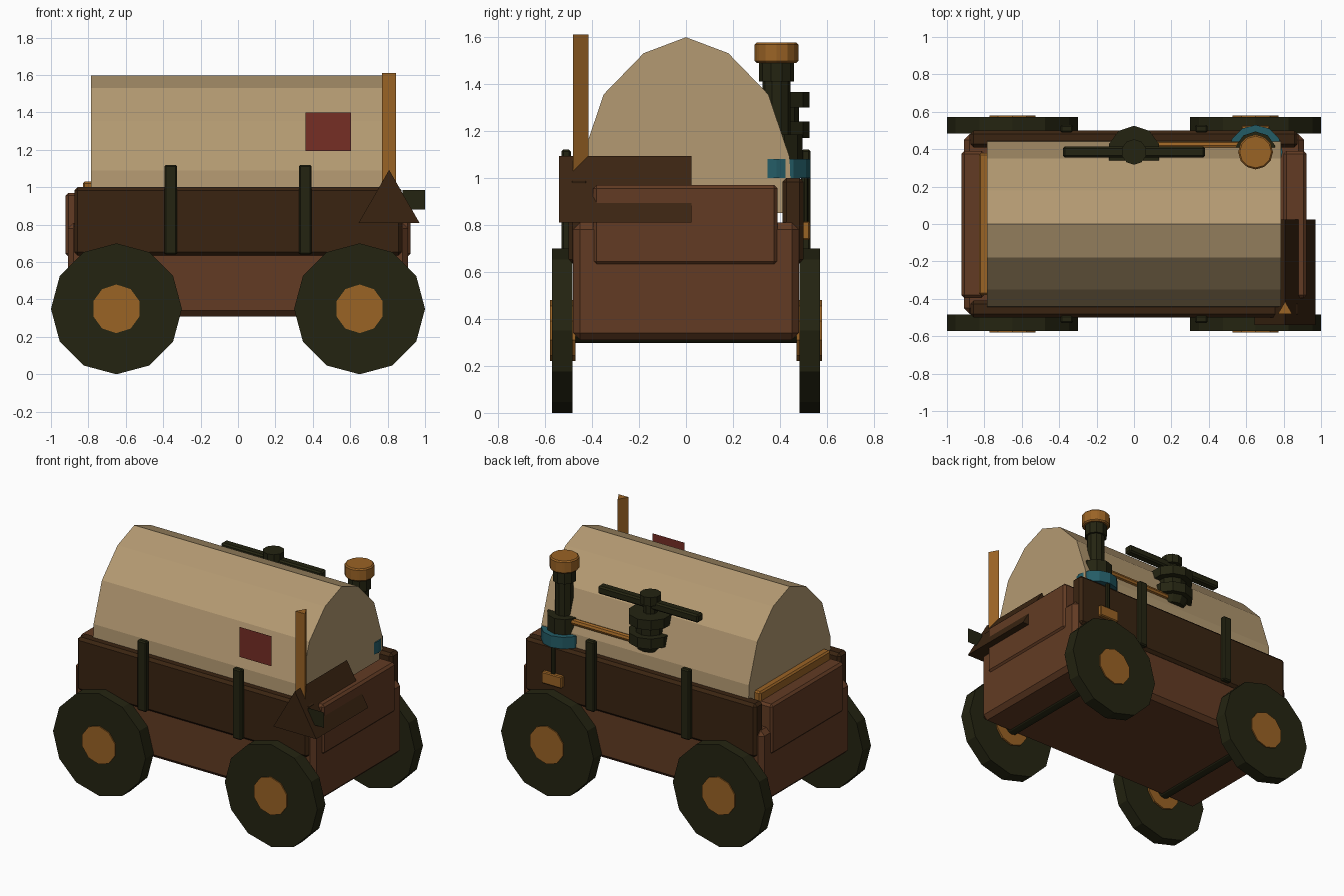
import bpy, bmesh, math
from mathutils import Matrix

if "Cube" in bpy.data.objects:
    bpy.data.objects.remove(bpy.data.objects["Cube"])


def material(name, rgb):
    m = bpy.data.materials.new(name)
    m.diffuse_color = (*[((c / 255 + 0.055) / 1.055) ** 2.4 for c in rgb], 1)
    m.use_nodes = True
    m.node_tree.nodes["Principled BSDF"].inputs["Base Color"].default_value = m.diffuse_color
    return m


CANVAS = material("canvas tan", (180, 154, 114))
WOOD = material("red brown wood", (98, 59, 35))
DARK = material("dark brown wood", (58, 36, 17))
IRON = material("dark green iron", (36, 36, 17))
BRASS = material("brass orange", (154, 99, 37))
TEAL = material("teal", (36, 92, 102))
RED = material("patch red", (118, 46, 37))


def finish(name, bm, mat, bevel=0.0):
    bmesh.ops.recalc_face_normals(bm, faces=bm.faces)
    me = bpy.data.meshes.new(name)
    bm.to_mesh(me)
    bm.free()
    me.materials.append(mat)
    ob = bpy.data.objects.new(name, me)
    bpy.context.collection.objects.link(ob)
    if bevel:
        mod = ob.modifiers.new("edge", 'BEVEL')
        mod.width = bevel
        mod.segments = 1
    return ob


def box(name, mat, x, y, z, bevel=0.0):
    bm = bmesh.new()
    bmesh.ops.create_cube(bm, size=1)
    for v in bm.verts:
        v.co = [r[0] + (c + 0.5) * (r[1] - r[0]) for c, r in zip(v.co, (x, y, z))]
    return finish(name, bm, mat, bevel)


def cyl(name, mat, center, r, depth, sides, axis='Z', r2=None, bevel=0.0):
    bm = bmesh.new()
    bmesh.ops.create_cone(bm, cap_ends=True, segments=sides, radius1=r,
                          radius2=r if r2 is None else r2, depth=depth)
    if axis == 'Y':
        bmesh.ops.rotate(bm, verts=bm.verts, matrix=Matrix.Rotation(math.pi / 2, 3, 'X'))
    if axis == 'X':
        bmesh.ops.rotate(bm, verts=bm.verts, matrix=Matrix.Rotation(math.pi / 2, 3, 'Y'))
    bmesh.ops.translate(bm, verts=bm.verts, vec=center)
    return finish(name, bm, mat, bevel)


def prism(name, mat, start, step):
    """Sweep a closed outline along a vector."""
    bm = bmesh.new()
    face = bm.faces.new([bm.verts.new(p) for p in start])
    new = bmesh.ops.extrude_face_region(bm, geom=[face], use_keep_orig=True)
    bmesh.ops.translate(bm, vec=step,
                        verts=[g for g in new["geom"] if isinstance(g, bmesh.types.BMVert)])
    return finish(name, bm, mat)


def sheet(name, mat, x, y, z):
    bm = bmesh.new()
    bm.faces.new([bm.verts.new((a, y, b)) for a, b in
                  ((x[0], z[0]), (x[1], z[0]), (x[1], z[1]), (x[0], z[1]))])
    return finish(name, bm, mat)


# Wagon bed and end panels
box("wagon_bed", WOOD, (-0.91, 0.91), (-0.48, 0.48), (0.31, 0.81), 0.03)
for s, side in ((-1, "left"), (1, "right")):
    x = sorted((s * 0.80, s * 0.922))
    box(f"end_panel_{side}", WOOD, x, (-0.395, 0.39), (0.63, 0.97), 0.015)
box("end_rail", BRASS, (-0.83, -0.775), (-0.38, 0.38), (0.96, 1.03), 0.01)

# Side boards with iron straps, front and back
for s, side in ((-1, "front"), (1, "back")):
    box(f"side_board_{side}", DARK, (-0.875, 0.875), sorted((s * 0.41, s * 0.50)),
        (0.635, 1.0), 0.018)
    for x in (-0.36, 0.36):
        box(f"strap_{side}", IRON, (x - 0.034, x + 0.034), sorted((s * 0.49, s * 0.53)),
            (0.64, 1.12), 0.008)

# Wheels, hubs and axles
for x in (-0.65, 0.65):
    cyl("axle", IRON, (x, 0, 0.35), 0.053, 0.98, 12, 'Y')
    for s in (-1, 1):
        cyl("wheel", IRON, (x, s * 0.527, 0.35), 0.35, 0.088, 12, 'Y')
        cyl("hub", BRASS, (x, s * 0.525, 0.35), 0.13, 0.108, 10, 'Y')

# Canvas cover, faceted arch
half = [(0.45, 0.85), (0.44, 1.09), (0.35, 1.355), (0.18, 1.53)]
arch = half + [(0, 1.598)] + [(-y, z) for y, z in reversed(half)]
prism("canvas_cover", CANVAS, [(-0.785, y, z) for y, z in arch], (1.57, 0, 0))
sheet("cover_patch", RED, (0.36, 0.605), -0.5, (1.195, 1.4))

# Corner bench wedge, post and small flag
prism("corner_wedge", DARK, [(0.645, -0.54, 0.81), (0.97, -0.54, 0.81), (0.808, -0.54, 1.093)],
      (0, 0.563, 0))
prism("corner_post", BRASS, [(0.77, -0.48, 0.98), (0.845, -0.48, 0.98), (0.808, -0.415, 0.98)],
      (0, 0, 0.63))
sheet("side_flag", IRON, (0.88, 1.0), -0.5, (0.88, 0.985))

# Chimney
cx, cy = 0.65, 0.385
cyl("chimney_pipe", IRON, (cx, cy, 1.22), 0.06, 0.46, 10)
cyl("chimney_collar", IRON, (cx, cy, 1.45), 0.074, 0.08, 10)
cyl("chimney_cap", BRASS, (cx, cy, 1.532), 0.093, 0.086, 12, bevel=0.008)
cyl("chimney_base", IRON, (cx, cy, 1.13), 0.11, 0.11, 10)
cyl("chimney_ring", TEAL, (cx, cy, 1.04), 0.145, 0.08, 12)
cyl("drain_pipe", IRON, (cx, 0.505, 0.91), 0.015, 0.20, 8)
box("drain_box", BRASS, (0.575, 0.725), (0.49, 0.527), (0.735, 0.815), 0.006)

# Valve with cross bar, joined to the chimney by a pipe
cyl("link_pipe", BRASS, (0.33, 0.42, 1.16), 0.022, 0.60, 8, 'X')
cyl("valve_disc_upper", IRON, (0, cy, 1.333), 0.14, 0.066, 10)
cyl("valve_neck", IRON, (0, cy, 1.27), 0.095, 0.08, 10)
cyl("valve_disc_lower", IRON, (0, cy, 1.205), 0.14, 0.07, 10)
cyl("valve_foot", IRON, (0, cy, 1.15), 0.08, 0.06, 10, r2=0.11)
cyl("valve_stem", IRON, (0, cy, 1.42), 0.045, 0.14, 10)
cyl("valve_cap", IRON, (0, cy, 1.46), 0.068, 0.06, 10)
box("valve_bar", IRON, (-0.38, 0.38), (0.355, 0.415), (1.395, 1.45), 0.01)
